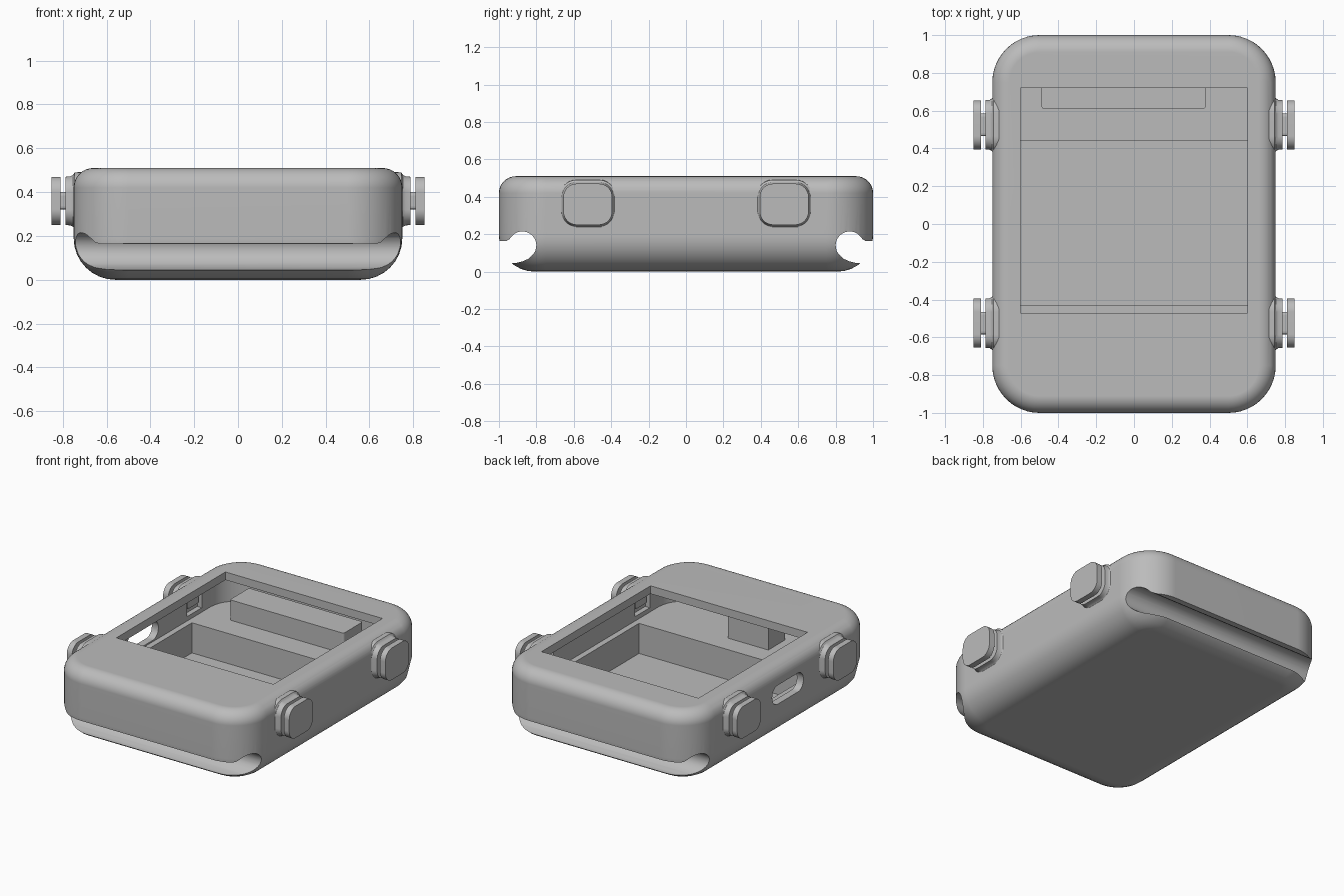
import bpy
import bmesh
from math import cos, sin, pi, radians

if "Cube" in bpy.data.objects:
    bpy.data.objects.remove(bpy.data.objects["Cube"])

grey = bpy.data.materials.new("plain grey")
grey.use_nodes = True
grey.diffuse_color = (0.5, 0.5, 0.5, 1)
grey.node_tree.nodes["Principled BSDF"].inputs["Base Color"].default_value = (0.5, 0.5, 0.5, 1)


def rounded_rect(hu, hv, r, seg):
    """Outline with half sizes hu, hv and corner radius r."""
    if r == 0:
        return [(hu, hv), (-hu, hv), (-hu, -hv), (hu, -hv)]
    pts = []
    for k, (su, sv) in enumerate([(1, 1), (-1, 1), (-1, -1), (1, -1)]):
        for i in range(seg + 1):
            a = pi / 2 * (k + i / seg)
            pts.append((su * (hu - r) + r * cos(a), sv * (hv - r) + r * sin(a)))
    return pts


def loft(name, loops):
    """Closed skin through a list of matching point loops."""
    bm = bmesh.new()
    rings = [[bm.verts.new(p) for p in loop] for loop in loops]
    n = len(rings[0])
    for a, b in zip(rings, rings[1:]):
        for i in range(n):
            j = (i + 1) % n
            bm.faces.new((a[i], a[j], b[j], b[i]))
    bm.faces.new(rings[0])
    bm.faces.new(rings[-1])
    bmesh.ops.recalc_face_normals(bm, faces=bm.faces)
    mesh = bpy.data.meshes.new(name)
    bm.to_mesh(mesh)
    bm.free()
    mesh.materials.append(grey)
    obj = bpy.data.objects.new(name, mesh)
    bpy.context.collection.objects.link(obj)
    return obj


def block(name, rings, axis="z", cu=0, cv=0, seg=8):
    """Rings are (position, half_u, half_v, radius) along the axis."""
    loops = []
    for pos, hu, hv, r in rings:
        outline = rounded_rect(hu, hv, r, seg)
        if axis == "z":
            loops.append([(u + cu, v + cv, pos) for u, v in outline])
        else:
            loops.append([(pos, u + cu, v + cv) for u, v in outline])
    return loft(name, loops)


def activate(obj):
    bpy.ops.object.select_all(action="DESELECT")
    obj.select_set(True)
    bpy.context.view_layer.objects.active = obj


def combine(target, tool, operation="DIFFERENCE"):
    mod = target.modifiers.new("combine", "BOOLEAN")
    mod.operation = operation
    mod.solver = "EXACT"
    mod.object = tool
    activate(target)
    bpy.ops.object.modifier_apply(modifier=mod.name)
    bpy.data.objects.remove(tool)


def smooth(obj):
    activate(obj)
    bpy.ops.object.shade_smooth_by_angle(angle=radians(30))
    mod = obj.modifiers.new("even shading", "WEIGHTED_NORMAL")
    mod.keep_sharp = True


# Case shell with a wide bottom fillet and a tighter top fillet
HEIGHT, LOW, HIGH, STEPS = 0.51, 0.19, 0.09, 8
levels = []
for i in range(STEPS + 1):
    a = pi / 2 * i / STEPS
    levels.append((LOW * (1 - cos(a)), LOW * (1 - sin(a))))
for i in range(STEPS + 1):
    a = pi / 2 * i / STEPS
    levels.append((HEIGHT - HIGH * (1 - sin(a)), HIGH * (1 - cos(a))))
case = block("case", [(z, 0.75 - d, 1 - d, 0.25 - d) for z, d in levels], seg=12)

# Strap grooves across both ends
for s in (1, -1):
    profile = [(1.1, 0.168), (0.985, 0.164), (0.962, 0.163), (0.945, 0.172)]
    for i in range(15):
        a = radians(40 + 190 * i / 14)
        profile.append((0.875 + 0.075 * cos(a), 0.14 + 0.075 * sin(a)))
    profile += [(0.842, 0.069), (0.87, 0.056), (0.906, 0.047), (1.1, 0.03)]
    combine(case, loft("groove_cutter", [[(x, s * y, z) for y, z in profile] for x in (-1, 1)]))

# Flared bosses under the buttons
BUTTON_Z = 0.36
spots = [(sx, sy * 0.525) for sx in (1, -1) for sy in (1, -1)]
for sx, y in spots:
    boss = block("boss", [(sx * 0.705, 0.152, 0.132, 0.09), (sx * 0.745, 0.15, 0.13, 0.09),
                          (sx * 0.752, 0.139, 0.119, 0.08), (sx * 0.765, 0.132, 0.112, 0.07),
                          (sx * 0.787, 0.13, 0.11, 0.07)], "x", y, BUTTON_Z)
    combine(case, boss, "UNION")

# Interior: wide upper cavity, deep pocket, top window, side port
combine(case, block("cavity_cutter", [(0.25, 0.7, 0.9, 0.2), (0.455, 0.7, 0.9, 0.2)]))
combine(case, block("pocket_cutter", [(0.042, 0.66, 0.435, 0), (0.3, 0.66, 0.435, 0)], cv=0.005))
combine(case, block("window_cutter", [(0.4, 0.6, 0.595, 0), (0.6, 0.6, 0.595, 0)], cv=0.125))
combine(case, block("port_cutter", [(-0.9, 0.17, 0.065, 0.06), (-0.6, 0.17, 0.065, 0.06)],
                    "x", -0.04, 0.325))
for sx, y in spots:
    combine(case, block("recess_cutter", [(sx * 0.65, 0.08, 0.08, 0), (sx * 0.735, 0.08, 0.08, 0)],
                        "x", y, BUTTON_Z))
smooth(case)

# Ledge blocks resting on the inner shelves
rear = block("rear_ledge", [(0.245, 0.435, 0.105, 0.015), (0.39, 0.435, 0.105, 0.015)], cu=-0.055, cv=0.715)
front = block("front_ledge", [(0.245, 0.155, 0.09, 0), (0.456, 0.155, 0.09, 0)], cu=-0.075, cv=-0.66)

# Buttons: square stem and rounded cap
for sx, y in spots:
    side = ("left" if sx > 0 else "right") + ("_rear" if y > 0 else "_front")
    block(side + "_button_stem", [(sx * 0.71, 0.06, 0.04, 0.015), (sx * 0.82, 0.06, 0.04, 0.015)],
          "x", y, BUTTON_Z, seg=3)
    cap = block(side + "_button_cap", [(sx * 0.81, 0.13, 0.11, 0.07), (sx * 0.85, 0.13, 0.11, 0.07)],
                "x", y, BUTTON_Z)
    smooth(cap)
